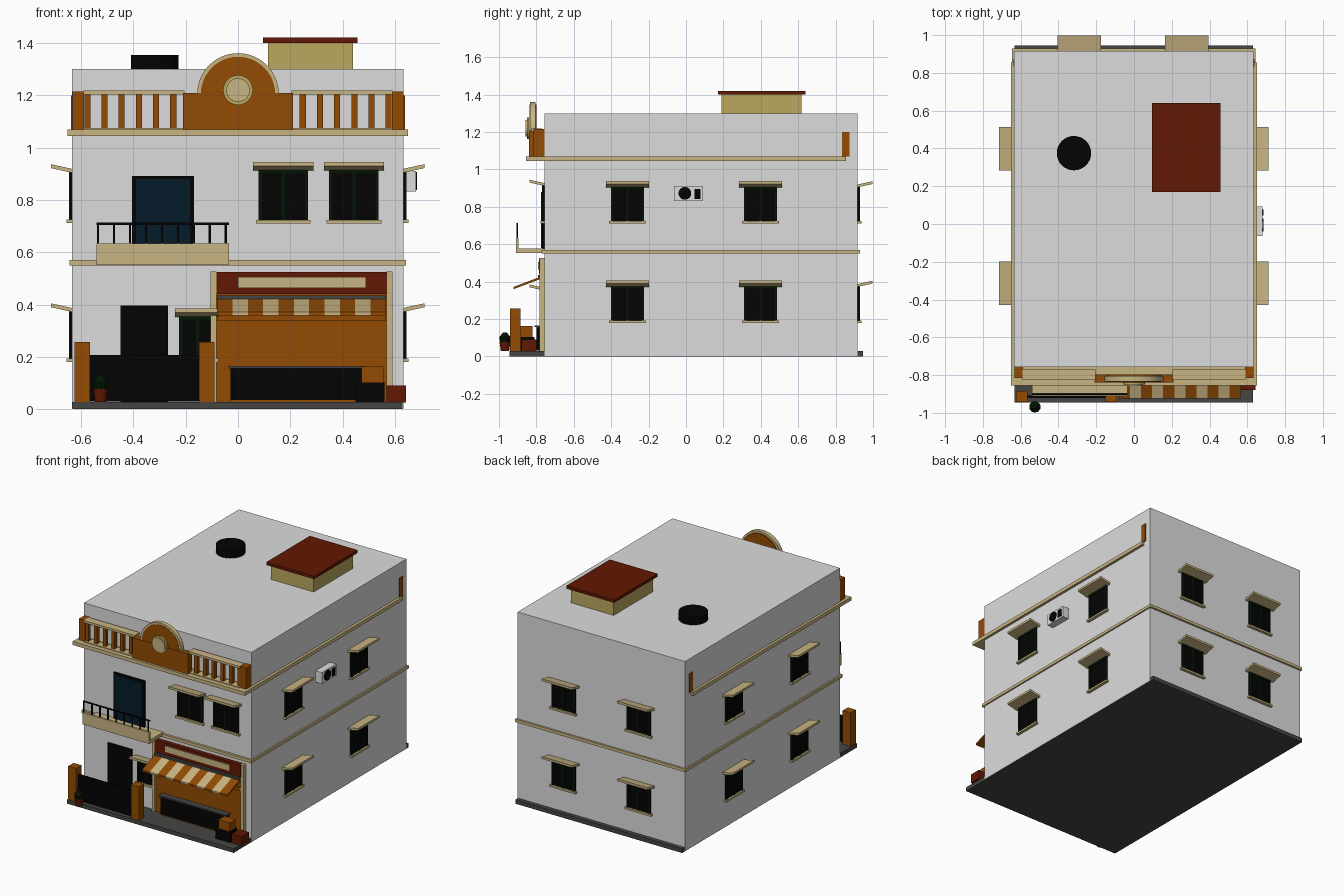
import bpy, bmesh
from math import pi, radians
from mathutils import Matrix, Vector

cube = bpy.data.objects.get("Cube")
if cube:
    bpy.data.objects.remove(cube, do_unlink=True)

COLOURS = {
    "white": (.72, .72, .72), "orange": (.29, .07, .001), "tan": (.58, .46, .225),
    "red": (.12, .009, .001), "ochre": (.5, .39, .115), "blue": (.001, .011, .022),
    "black": (.001, .001, .001), "green": (.001, .008, .001), "grey": (.06, .06, .056),
}
MATS = {}
for name, rgb in COLOURS.items():
    m = bpy.data.materials.new(name)
    m.use_nodes = True
    m.diffuse_color = (*rgb, 1)
    m.node_tree.nodes["Principled BSDF"].inputs["Base Color"].default_value = (*rgb, 1)
    MATS[name] = m


def finish(name, bm, mats):
    me = bpy.data.meshes.new(name)
    bm.to_mesh(me)
    bm.free()
    for m in mats:
        me.materials.append(MATS[m])
    ob = bpy.data.objects.new(name, me)
    bpy.context.collection.objects.link(ob)
    return ob


def solid(name, boxes, xf=Matrix(), slope=0):
    """Boxes (colour, x0, x1, y0, y1, z0, z1); slope lifts them towards -y."""
    bm = bmesh.new()
    mats = []
    for col, x0, x1, y0, y1, z0, z1 in boxes:
        if col not in mats:
            mats.append(col)
        lo, hi = Vector((x0, y0, z0)), Vector((x1, y1, z1))
        grow = Matrix.Translation((lo + hi) / 2) @ Matrix.Diagonal((*(hi - lo), 1))
        verts = bmesh.ops.create_cube(bm, size=1, matrix=grow)["verts"]
        for v in verts:
            v.co.z -= slope * v.co.y
        for f in {f for v in verts for f in v.link_faces}:
            f.material_index = mats.index(col)
        bmesh.ops.transform(bm, matrix=xf, verts=verts)
    return finish(name, bm, mats)


def box(name, col, *dims):
    return solid(name, [(col, *dims)])


def drum(name, col, centre, r, depth, axis="Z", top=None, sides=32):
    bm = bmesh.new()
    turn = {"Z": Matrix(), "Y": Matrix.Rotation(pi / 2, 4, "X"),
            "X": Matrix.Rotation(pi / 2, 4, "Y")}[axis]
    bmesh.ops.create_cone(bm, cap_ends=True, segments=sides, radius1=r,
                          radius2=r if top is None else top, depth=depth,
                          matrix=Matrix.Translation(centre) @ turn)
    return finish(name, bm, [col])


def window(name, x, y, z, angle, w=.19, h=.195, hood=.23):
    """Two-pane window on a wall facing -y, then turned by angle."""
    xf = Matrix.Translation((x, y, z)) @ Matrix.Rotation(radians(angle), 4, "Z")
    a, t = w / 2, .012
    solid(name, [
        ("black", -a, a, -.007, .01, 0, h),
        ("green", -a, -a + t, -.012, .01, 0, h),
        ("green", a - t, a, -.012, .01, 0, h),
        ("green", -t / 2, t / 2, -.012, .01, 0, h),
        ("green", -a, a, -.012, .01, h - t, h),
        ("tan", -a - .01, a + .01, -.02, .01, -.01, .003)], xf)
    solid(name + "_hood", [("tan", -hood / 2, hood / 2, -.08, .01, h - .003, h + .012)],
          xf, slope=.22)


# Building shell
L, R, F, B = -.635, .632, -.757, .917
box("walls", "white", L, R, F, B, .003, 1.3)
box("base_slab", "grey", L + .003, R - .003, -.945, .945, 0, .028)
box("floor_cornice", "tan", -.645, .642, F - .015, .93, .55, .57)
box("roof_cornice", "tan", -.652, .65, -.855, .855, 1.045, 1.07)

# Roof hatch and tank
box("hatch", "ochre", .115, .44, .19, .617, 1.29, 1.405)
box("hatch_lid", "red", .095, .457, .17, .64, 1.4, 1.42)
tank = drum("water_tank", "black", (-.318, .375, 1.322), .091, .065)

# Parapet, balustrade on both halves, and round pediment
for s, side in ((-1, "right"), (1, "left")):
    def span(a, b):
        return min(s * a, s * b), max(s * a, s * b)
    box(side + "_parapet_post", "orange", *span(.588, .632), -.815, F, 1.07, 1.215)
    box(side + "_back_post", "orange", *span(.6, .638), .835, .873, 1.068, 1.2)
    box(side + "_rail", "tan", *span(.205, .59), -.825, -.77, 1.203, 1.218)
    box(side + "_bottom_rail", "tan", *span(.205, .59), -.825, -.77, 1.065, 1.075)
    solid(side + "_balusters", [
        ("orange", *span(.236 + .0657 * i, .259 + .0657 * i), -.81, -.785, 1.07, 1.205)
        for i in range(6)])
box("pediment_base", "orange", -.21, .21, -.84, -.797, 1.068, 1.208)
drum("pediment_arch", "orange", (0, -.8175, 1.205), .142, .039, "Y", sides=48)
drum("pediment_rim", "tan", (0, -.82, 1.205), .156, .03, "Y", sides=48)
drum("medallion_ring", "ochre", (0, -.845, 1.22), .057, .012, "Y")
drum("medallion", "tan", (0, -.851, 1.22), .045, .012, "Y")

# Windows on all sides
for z, floor in ((.19, "lower"), (.722, "upper")):
    for i, y in enumerate((-.313, .398)):
        window(f"{floor}_left_window_{i}", R, y, z, 90, .178, .185)
        window(f"{floor}_right_window_{i}", L, y, z, -90, .178, .185)
    for i, x in enumerate((-.29, .28)):
        window(f"{floor}_back_window_{i}", x, B, z, 180, .178, .185)
for i, x in enumerate((.173, .443)):
    window(f"front_window_{i}", x, F, .72, 0)
window("front_lower_window", -.155, F, .19, 0, .14, .165, .17)

# Balcony with door and railing
box("balcony_slab", "tan", -.54, -.035, -.908, F, .553, .577)
box("balcony_curb", "tan", -.54, -.035, -.91, -.895, .572, .633)
box("balcony_door_frame", "black", -.405, -.168, F - .012, F + .01, .57, .892)
box("balcony_door_pane", "blue", -.39, -.183, F - .017, F, .58, .88)
rail = [("black", -.54, -.035, -.905, -.898, .705, .713)]
for i in range(9):
    x = -.535 + .061 * i
    rail.append(("black", x - .004, x + .004, -.905, -.898, .63, .71))
solid("balcony_railing", rail)

# Entrance with gate
box("entrance_door", "black", -.45, -.267, F - .01, F + .01, .028, .397)
for side, x in (("right", -.625), ("left", -.15)):
    box(side + "_gate_post", "orange", x, x + .06, -.942, -.885, .02, .257)
box("gate", "black", -.567, -.148, -.92, -.908, .03, .207)

# Shop front
box("shop_back", "orange", -.085, .57, F - .012, F + .01, .028, .45)
for side, x in (("right", -.105), ("left", .568)):
    box(side + "_shop_pillar", "tan", x, x + .022, F - .025, F + .01, .028, .526)
box("shop_sign", "red", -.083, .57, F - .028, F, .44, .524)
box("sign_panel", "tan", 0, .49, F - .034, F - .02, .464, .505)
box("awning_roller", "grey", -.08, .565, F - .035, F, .42, .434)
step = .645 / 11
solid("striped_awning", [
    ("tan" if i % 2 else "orange", -.08 + i * step, -.08 + (i + 1) * step, -.15, .01, -.006, .006)
    for i in range(11)], Matrix.Translation((0, -.773, .422)), slope=-.38)
box("shop_beam", "orange", -.08, .565, F - .022, F, .34, .365)
box("counter", "black", -.028, .472, -.8, F, .035, .158)
box("counter_top", "grey", -.036, .48, -.81, F, .156, .166)
box("counter_plinth", "orange", -.028, .45, -.795, F, .027, .037)
box("stacked_crate", "orange", .472, .557, -.885, -.82, .103, .163)
box("lower_crate", "black", .45, .56, -.885, -.81, .027, .104)
box("red_crate", "red", .568, .643, -.88, -.8, .026, .09)

# Potted plant
drum("plant_pot", "red", (-.525, -.968, .053), .022, .05, top=.029, sides=16)
drum("plant_lower_leaves", "green", (-.525, -.968, .09), .026, .026, top=.031, sides=10)
drum("plant_upper_leaves", "green", (-.525, -.968, .115), .031, .026, top=.01, sides=10)

# Air conditioner on the left wall
box("air_conditioner", "white", R - .005, .68, -.063, .092, .832, .91)
drum("air_fan", "black", (.681, -.006, .872), .034, .008, "X")
box("air_vent", "black", .675, .685, .045, .077, .843, .895)

# Smooth the round parts, keeping sharp edges
for ob in bpy.data.objects:
    ob.select_set(ob.name in {"water_tank", "pediment_arch", "pediment_rim", "plant_pot"})
bpy.context.view_layer.objects.active = tank
bpy.ops.object.shade_smooth_by_angle(angle=radians(30))
